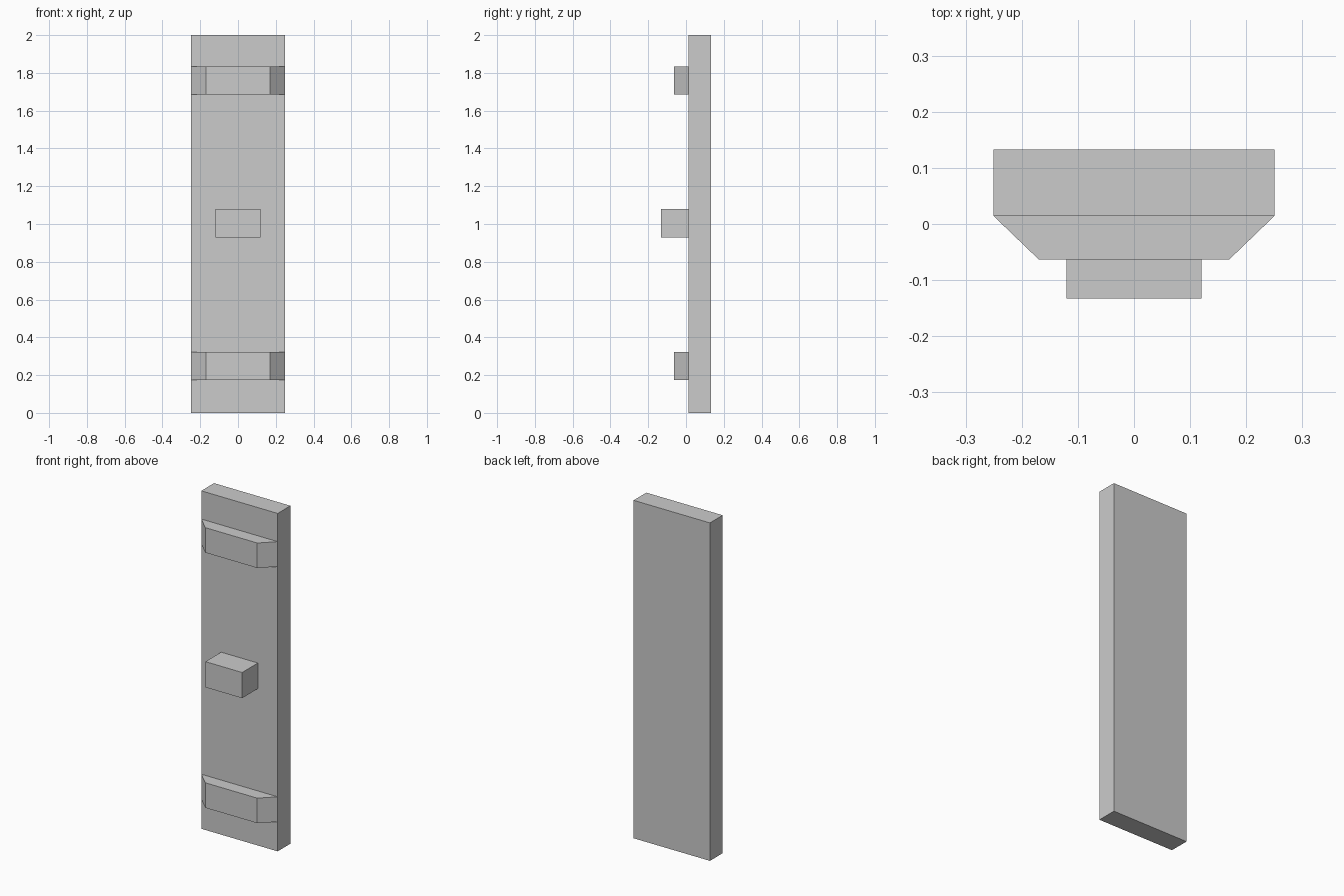
import bpy
import bmesh

if "Cube" in bpy.data.objects:
    bpy.data.objects.remove(bpy.data.objects["Cube"])

PANEL_FRONT = 0.014
BACK = 0.133


def prism(name, outline, z0, z1):
    """Extrude an (x, y) outline from z0 up to z1."""
    bm = bmesh.new()
    face = bm.faces.new([bm.verts.new((x, y, z0)) for x, y in outline])
    top = bmesh.ops.extrude_face_region(bm, geom=[face])["geom"]
    verts = [v for v in top if isinstance(v, bmesh.types.BMVert)]
    bmesh.ops.translate(bm, verts=verts, vec=(0, 0, z1 - z0))
    bmesh.ops.recalc_face_normals(bm, faces=bm.faces)
    mesh = bpy.data.meshes.new(name)
    bm.to_mesh(mesh)
    bm.free()
    obj = bpy.data.objects.new(name, mesh)
    bpy.context.collection.objects.link(obj)
    return obj


def tapered(front_half, back_half, front, back):
    """Symmetric four-point outline, narrower or equal at the front."""
    return [(-front_half, front), (front_half, front),
            (back_half, back), (-back_half, back)]


# Tall flat panel
prism("panel", tapered(0.25, 0.25, PANEL_FRONT, BACK), 0, 2)

# Cross bars with slanted ends, near the bottom and the top
for name, z in (("lower_bar", 0.175), ("upper_bar", 1.685)):
    prism(name, tapered(0.17, 0.25, -0.063, PANEL_FRONT), z, z + 0.148)

# Handle block in the middle
prism("handle_block", tapered(0.12, 0.12, -0.133, PANEL_FRONT), 0.928, 1.08)
